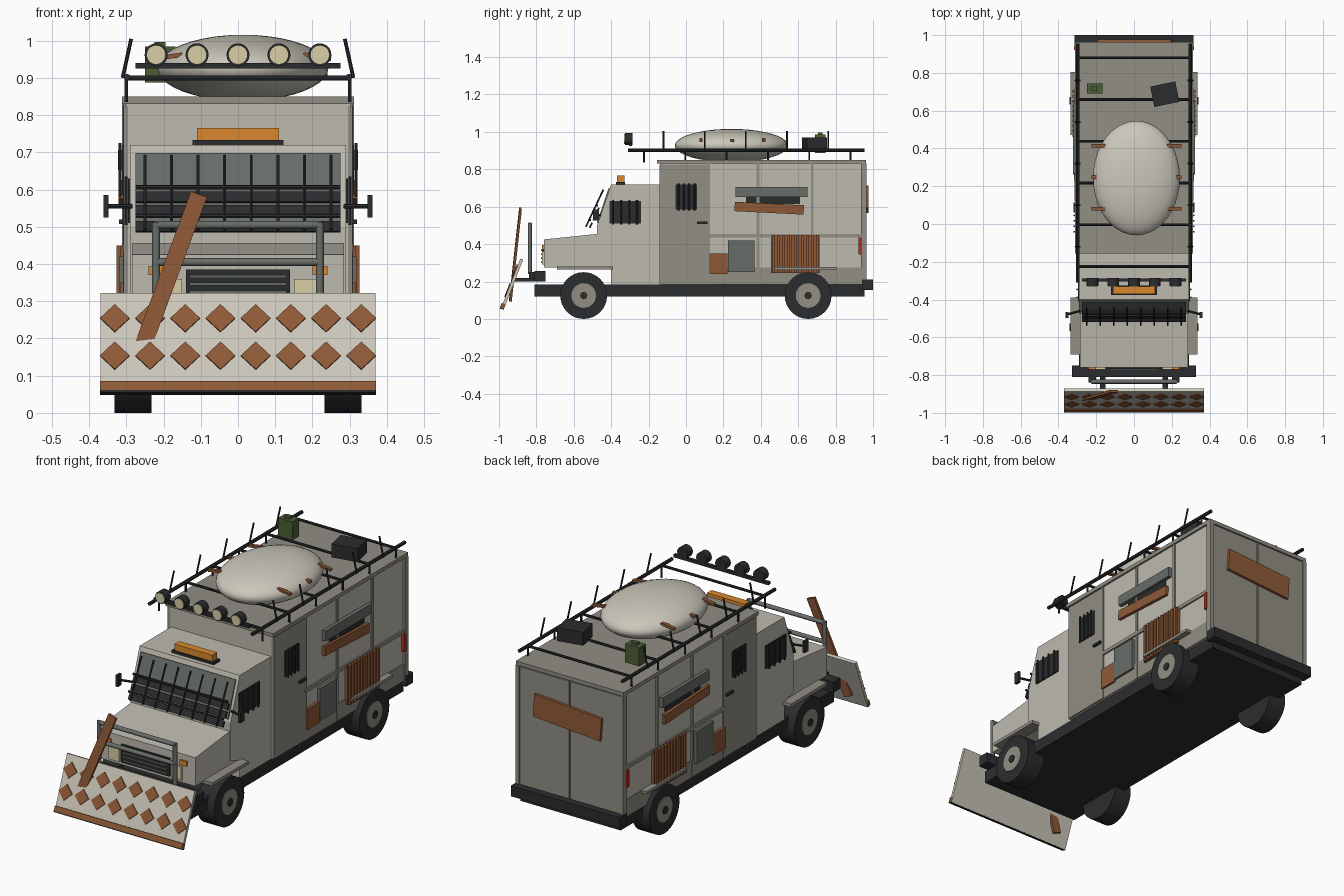
import bpy, bmesh, math
from mathutils import Vector, Matrix, Euler

if "Cube" in bpy.data.objects:
    bpy.data.objects.remove(bpy.data.objects["Cube"])


def material(name, hexa):
    m = bpy.data.materials.new(name)
    rgb = [int(hexa[i:i + 2], 16) / 255 for i in (0, 2, 4)]
    lin = [c / 12.92 if c < 0.04 else ((c + 0.055) / 1.055) ** 2.4 for c in rgb]
    m.diffuse_color = (*lin, 1)
    m.use_nodes = True
    m.node_tree.nodes["Principled BSDF"].inputs["Base Color"].default_value = m.diffuse_color
    return m


BODY = material("body grey", "bdbaaf")
PALE = material("pale canvas", "cbc7ba")
PANEL = material("panel grey", "918e84")
DARK = material("dark metal", "2b2c2e")
SLATE = material("slate steel", "686d68")
RUST = material("rust brown", "8f5937")
AMBER = material("amber", "d9892c")
CREAM = material("lamp cream", "d8cfa6")
GREEN = material("can green", "4b5e34")
RED = material("tail red", "b52c1e")


def finish(name, bm, mat, smooth=False):
    bmesh.ops.recalc_face_normals(bm, faces=bm.faces)
    me = bpy.data.meshes.new(name)
    bm.to_mesh(me)
    bm.free()
    me.materials.append(mat)
    ob = bpy.data.objects.new(name, me)
    bpy.context.collection.objects.link(ob)
    if smooth:
        bpy.ops.object.select_all(action='DESELECT')
        ob.select_set(True)
        bpy.context.view_layer.objects.active = ob
        bpy.ops.object.shade_smooth_by_angle(angle=math.radians(40))
    return ob


def block(name, centre, size, mat, rot=(0, 0, 0), frame=Matrix()):
    bm = bmesh.new()
    m = frame @ Matrix.Translation(centre) @ Euler(rot).to_matrix().to_4x4()
    bmesh.ops.create_cube(bm, size=1, matrix=m @ Matrix.Diagonal((*size, 1)))
    return finish(name, bm, mat)


def box(name, x, y, z, mat):
    """Box from three (low, high) ranges."""
    r = (x, y, z)
    return block(name, [(a + b) / 2 for a, b in r], [abs(b - a) for a, b in r], mat)


def rod(name, a, b, r, mat, sides=10, frame=Matrix()):
    a, b = Vector(a), Vector(b)
    d = b - a
    m = frame @ Matrix.Translation((a + b) / 2) @ d.to_track_quat('Z', 'Y').to_matrix().to_4x4()
    bm = bmesh.new()
    bmesh.ops.create_cone(bm, cap_ends=True, segments=sides, radius1=r, radius2=r, depth=d.length, matrix=m)
    return finish(name, bm, mat, sides > 6)


def prism(name, yz, half, mat):
    """Side profile extruded across the width."""
    bm = bmesh.new()
    f = bm.faces.new([bm.verts.new((-half, y, z)) for y, z in yz])
    ext = bmesh.ops.extrude_face_region(bm, geom=[f])
    bmesh.ops.translate(bm, vec=(2 * half, 0, 0), verts=[v for v in ext["geom"] if isinstance(v, bmesh.types.BMVert)])
    return finish(name, bm, mat)


# chassis and bumpers
box("chassis", (-.29, .29), (-.81, .955), (.12, .185), DARK)
box("rear_bumper", (-.315, .315), (.94, 1.0), (.155, .21), DARK)
box("front_bumper", (-.328, .328), (-.81, -.75), (.2, .255), DARK)

# cargo box, roof and rear doors
box("cargo_box", (-.302, .302), (-.14, .955), (.185, .84), BODY)
box("roof", (-.312, .312), (-.155, .963), (.83, .85), PANEL)
for s in (-1, 1):
    box("rear_door", (s * .004, s * .29), (.95, .961), (.2, .825), PANEL)
    box("rear_corner_trim", (s * .29, s * .312), (.935, .966), (.185, .83), PANEL)
block("rear_plank", (.005, .97, .64), (.39, .014, .12), RUST, (0, -.07, 0))

# hood and cab
prism("hood", [(-.76, .275), (-.76, .425), (-.47, .455), (-.38, .455), (-.38, .275)], .285, BODY)
prism("cab", [(-.4, .185), (-.4, .275), (-.475, .3), (-.475, .5), (-.4, .72), (-.13, .72), (-.13, .185)], .29, BODY)

# windshield with armour slats and bars, laid along its slope
slope = -math.atan2(.075, .22)
glass = Matrix.Translation((0, -.4405, .605)) @ Matrix.Rotation(slope, 4, 'X')
block("windshield", (0, 0, 0), (.55, .01, .195), SLATE, frame=glass)
grate = Matrix.Translation((0, -.483, .59)) @ Matrix.Rotation(-.44, 4, 'X')
for z in (-.092, -.045, -.005):
    block("windshield_slat", (0, .015, z), (.55, .01, .03), DARK, frame=grate)
for z in (.018, -.068):
    rod("grate_crossbar", (-.275, 0, z), (.275, 0, z), .006, DARK, 6, grate)
for i in range(8):
    x = -.25 + i * .0714
    rod("grate_bar", (x, -.006, -.11), (x, -.006, .11), .0045, DARK, 6, grate)

# nose: grille, headlights, indicators
box("grille", (-.14, .14), (-.768, -.755), (.29, .385), DARK)
for i in range(4):
    box("grille_slat", (-.13, .13), (-.774, -.765), (.3 + i * .021, .308 + i * .021), SLATE)
for s in (-1, 1):
    box("headlight", (s * .15, s * .21), (-.77, -.755), (.29, .36), CREAM)
    box("indicator", (s * .2, s * .24), (-.77, -.755), (.37, .395), AMBER)

# bull bar
for z in (.405, .505):
    rod("bull_bar_rail", (-.225, -.835, z), (.225, -.835, z), .011, SLATE, 12)
for s in (-1, 1):
    rod("bull_bar_post", (s * .22, -.835, .24), (s * .22, -.835, .512), .011, SLATE, 12)
    box("bull_bar_foot", (s * .2, s * .24), (-.84, -.8), (.215, .25), DARK)
    box("plough_arm", (s * .15, s * .18), (-.92, -.8), (.2, .22), DARK)

# plough blade with diamond pattern
plough = Matrix.Translation((0, -.93, .187)) @ Matrix.Rotation(-.371, 4, 'X')
block("plough_blade", (0, 0, 0), (.74, .016, .284), PALE, frame=plough)
block("plough_edge", (0, -.004, -.128), (.742, .022, .026), RUST, frame=plough)
block("plough_lip", (0, -.004, -.143), (.742, .022, .006), DARK, frame=plough)
for z in (-.04, .068):
    for i in range(8):
        x = -.331 + i * .0946
        block("diamond", (x, -.01, z), (.056, .008, .056), RUST, (0, math.pi / 4, 0), plough)

# leaning plank driven through the blade
top, low = Vector((-.105, -.887, .587)), Vector((-.285, -.937, .1))
d = top - low
block("plank", (top + low) / 2, (.046, .014, d.length), RUST, (-math.atan2(d.y, d.z), math.atan2(d.x, d.z), 0))

# amber roof beacon
box("beacon_base", (-.122, .122), (-.375, -.325), (.718, .733), DARK)
box("beacon", (-.11, .11), (-.37, -.33), (.733, .766), AMBER)


def barred_window(y, z, x, s):
    box("side_window", (s * (x - .01), s * x), y, z, DARK)
    for i in range(4):
        yy = y[0] + (i + .5) * (y[1] - y[0]) / 4
        rod("window_bar", (s * (x + .005), yy, z[0] - .005), (s * (x + .005), yy, z[1] + .005), .005, DARK, 6)


for s in (-1, 1):
    # wheels and mudguards
    for y in (-.547, .653):
        rod("tyre", (s * .232, y, .125), (s * .332, y, .125), .125, DARK, 32)
        rod("wheel_hub", (s * .3, y, .125), (s * .336, y, .125), .066, PANEL, 24)
        rod("wheel_cap", (s * .33, y, .125), (s * .341, y, .125), .02, DARK, 12)
    box("front_mudguard", (s * .27, s * .335), (-.69, -.39), (.263, .28), PANEL)
    box("rear_mudguard", (s * .29, s * .335), (.47, .805), (.262, .277), PANEL)

    # doors, windows and mirrors
    box("side_door", (s * .295, s * .308), (-.143, .115), (.188, .825), PANEL)
    box("door_handle", (s * .305, s * .32), (.06, .115), (.508, .52), DARK)
    barred_window((-.41, -.24), (.51, .63), .296, s)
    barred_window((-.055, .06), (.585, .72), .312, s)
    rod("mirror_arm", (s * .285, -.46, .555), (s * .358, -.48, .555), .006, DARK, 8)
    box("mirror", (s * .348, s * .362), (-.497, -.465), (.525, .585), DARK)

    # side trim and skirt
    for y in (.122, .385, .675):
        box("side_rib", (s * .3, s * .309), (y - .007, y + .007), (.185, .83), PANEL)
    box("belt_trim", (s * .3, s * .31), (.115, .955), (.436, .455), PANEL)
    box("side_skirt", (s * .3, s * .306), (.115, .955), (.185, .275), PANEL)
    box("tail_light", (s * .3, s * .318), (.922, .94), (.345, .435), RED)

    # bolted-on armour patches
    box("slit_window", (s * .3, s * .307), (.32, .61), (.615, .66), DARK)
    box("steel_strip", (s * .3, s * .322), (.265, .65), (.653, .706), SLATE)
    block("side_plank", (s * .313, .445, .592), (.016, .37, .05), RUST, (-.05, 0, 0))
    box("steel_patch", (s * .3, s * .318), (.225, .365), (.25, .42), SLATE)
    box("rust_patch", (s * .3, s * .316), (.122, .222), (.24, .35), RUST)
    box("corrugated_sheet", (s * .3, s * .316), (.455, .715), (.245, .45), RUST)
    for i in range(10):
        y = .468 + i * .026
        box("corrugation", (s * .31, s * .326), (y - .007, y + .007), (.245, .45), RUST)

    # roof rack rails, legs and spikes
    rod("rack_rail", (s * .298, -.31, .902), (s * .298, .955, .902), .009, DARK, 8)
    for i in range(6):
        y = -.225 + i * .221
        rod("rack_leg", (s * .3, y, .835), (s * .3, y, .9), .005, DARK, 6)
    for i in range(5):
        y = -.12 + i * .22
        rod("rack_spike", (s * .31, y, .9), (s * .287, y, 1.005), .005, DARK, 6)

for i in range(6):
    y = -.225 + i * .221
    rod("rack_crossbar", (-.3, y, .9), (.3, y, .9), .007, DARK, 8)
box("rack_rear_bar", (-.315, .315), (.965, .985), (.17, .2), DARK)

# lamp bar
box("lamp_bar", (-.275, .275), (-.305, -.288), (.925, .94), DARK)
for i in range(5):
    x = -.22 + i * .11
    rod("lamp_housing", (x, -.327, .962), (x, -.285, .962), .031, DARK, 20)
    rod("lamp_lens", (x, -.332, .962), (x, -.325, .962), .026, CREAM, 20)

# canvas dome with wooden pegs
bm = bmesh.new()
bmesh.ops.create_uvsphere(bm, u_segments=40, v_segments=20, radius=1,
                          matrix=Matrix.Translation((.013, .243, .927)) @ Matrix.Diagonal((.23, .303, .089, 1)))
finish("canvas_dome", bm, PALE, True)
for s in (-1, 1):
    for y in (.08, .247, .415):
        block("wooden_peg", (.013 + s * .2, y, .957), (.075, .018, .012), RUST, (0, s * .15, 0))

# roof cargo
box("fuel_can", (-.25, -.168), (.69, .745), (.888, .985), GREEN)
box("fuel_can_cap", (-.225, -.195), (.705, .73), (.985, .997), GREEN)
block("cargo_case", (.163, .687, .935), (.135, .11, .07), DARK, (0, 0, .2))
